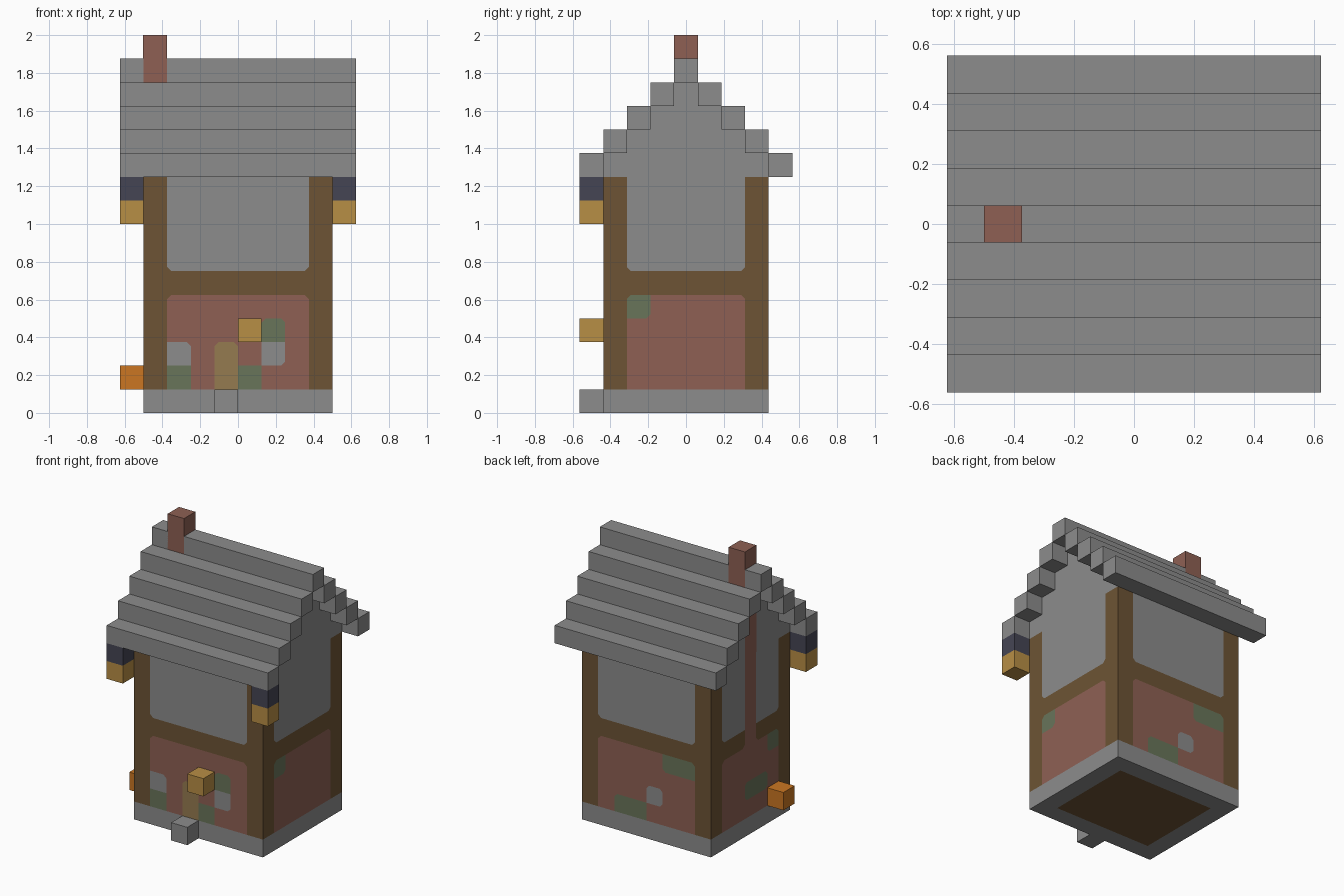
import bpy, bmesh
from mathutils import Vector

V = 0.125  # one block

cube = bpy.data.objects.get("Cube")
if cube:
    bpy.data.objects.remove(cube, do_unlink=True)


def linear(c):
    c /= 255
    return min(1.0, 1.1 * ((c + 0.055) / 1.055) ** 2.4)


def material(name, rgb):
    m = bpy.data.materials.new(name)
    m.use_nodes = True
    col = tuple(linear(c) for c in rgb) + (1.0,)
    m.diffuse_color = col
    m.node_tree.nodes["Principled BSDF"].inputs["Base Color"].default_value = col
    return m


MATS = {
    "stone": material("stone grey", (134, 134, 134)),
    "timber": material("timber brown", (104, 80, 50)),
    "brick": material("brick red", (136, 92, 80)),
    "moss": material("moss green", (100, 112, 86)),
    "amber": material("lamp amber", (176, 136, 66)),
    "navy": material("dark slate blue", (66, 66, 80)),
    "orange": material("bright orange", (194, 113, 32)),
    "door": material("door tan", (143, 118, 76)),
}
ORDER = list(MATS)


def finish(bm, name, colours):
    mesh = bpy.data.meshes.new(name)
    bmesh.ops.recalc_face_normals(bm, faces=bm.faces[:])
    bm.to_mesh(mesh)
    bm.free()
    for c in colours:
        mesh.materials.append(MATS[c])
    obj = bpy.data.objects.new(name, mesh)
    bpy.context.collection.objects.link(obj)
    return obj


def block_mesh(x, y, z):
    """Box from ranges given in blocks."""
    bm = bmesh.new()
    bmesh.ops.create_cube(bm, size=1)
    for v in bm.verts:
        v.co = Vector([(r[0] if c < 0 else r[1]) * V for c, r in zip(v.co, (x, y, z))])
    return bm


def block(name, colour, x, y, z):
    return finish(block_mesh(x, y, z), name, [colour])


# Stone base with a timber floor showing underneath
bm = block_mesh((-4, 4), (-3.5, 3.5), (0, 1))
bm.normal_update()
floor = [f for f in bm.faces if f.normal.z < -0.5]
bmesh.ops.inset_region(bm, faces=floor, thickness=V, use_even_offset=True)
for f in floor:
    f.material_index = 1
finish(bm, "base", ["stone", "timber"])
block("doorstep", "stone", (-1, 0), (-4.5, -3.5), (0, 1))

# Patches on the walls: side, horizontal range, height range, colour
PATCHES = [
    ("front", -3, -2, 2, 3, "stone"), ("front", -3, -2, 1, 2, "moss"),
    ("front", -1, 0, 1, 3, "door"), ("front", 0, 1, 1, 2, "moss"),
    ("front", 1, 2, 3, 4, "moss"), ("front", 1, 2, 2, 3, "stone"),
    ("right", -2.5, -1.5, 4, 5, "moss"),
    ("back", -3, -1, 4, 5, "moss"), ("back", -1, 0, 2, 3, "stone"),
    ("back", 0, 2, 1, 2, "moss"),
    ("left", -2.5, -1.5, 4, 5, "moss"), ("left", -1.5, 0.5, 2, 3, "moss"),
]


def wall_colour(face):
    n, c = face.normal, face.calc_center_median() / V
    if abs(n.z) > 0.5:
        return "timber"
    if abs(n.x) > 0.5:
        side, h, half = ("right" if n.x > 0 else "left"), c.y, 3.5
    else:
        side, h, half = ("back" if n.y > 0 else "front"), c.x, 4
    if abs(h) > half - 1:
        return "timber"          # corner posts
    for s, a, b, low, high, colour in PATCHES:
        if s == side and a < h < b and low < c.z < high:
            return colour
    if side == "left" and abs(h) < 0.5:
        return "brick"           # chimney breast
    if 5 < c.z < 6:
        return "timber"          # cross beam
    return "stone" if c.z > 6 else "brick"


# Walls cut into blocks and coloured by position
bm = block_mesh((-4, 4), (-3.5, 3.5), (1, 10))
cuts = [((1, 0, 0), i) for i in range(-3, 4)]
cuts += [((0, 1, 0), i + 0.5) for i in range(-3, 3)]
cuts += [((0, 0, 1), i) for i in range(2, 10)]
for axis, i in cuts:
    geom = bm.verts[:] + bm.edges[:] + bm.faces[:]
    bmesh.ops.bisect_plane(bm, geom=geom, plane_co=Vector(axis) * i * V, plane_no=axis)
bm.normal_update()
for f in bm.faces:
    f.material_index = ORDER.index(wall_colour(f))

# Soften the corners of the painted panels
corners = []
for v in bm.verts:
    faces = v.link_faces[:]
    if len(faces) == 4 and all(f.normal.dot(faces[0].normal) > 0.9 for f in faces):
        ids = [f.material_index for f in faces]
        main = max(ids, key=ids.count)
        if ids.count(main) == 3:
            corners.append((v, main))
for v, main in corners:
    new = bmesh.ops.bevel(bm, geom=[v], offset=0.022, segments=1, affect='VERTICES')
    for f in new["faces"]:
        if len(f.verts) == 4 and f.calc_area() < 0.002:
            f.material_index = main
finish(bm, "walls", ORDER)

# Stepped gable: one profile extruded along x
outline = []
for k in range(4):
    outline += [(3.5 - k, 10 + k), (3.5 - k, 11 + k)]
outline += [(-y, z) for y, z in reversed(outline)]
bm = bmesh.new()
end = bm.faces.new([bm.verts.new((-4 * V, y * V, z * V)) for y, z in outline])
grown = bmesh.ops.extrude_face_region(bm, geom=[end], use_keep_orig=True)
moved = [g for g in grown["geom"] if isinstance(g, bmesh.types.BMVert)]
bmesh.ops.translate(bm, verts=moved, vec=(8 * V, 0, 0))
finish(bm, "gable", ["stone"])

# Roof courses, stepping up to the ridge
for k in range(4):
    z = (10 + k, 11 + k)
    block(f"roof_course_front_{k + 1}", "stone", (-5, 5), (k - 4.5, k - 3.5), z)
    block(f"roof_course_back_{k + 1}", "stone", (-5, 5), (3.5 - k, 4.5 - k), z)
block("ridge_end", "stone", (-5, -4), (-0.5, 0.5), (14, 15))
block("ridge", "stone", (-3, 5), (-0.5, 0.5), (14, 15))
block("chimney", "brick", (-4.015, -3), (-0.5, 0.5), (10, 16))

# Lanterns under the front eaves, door lamp and side block
for side, x in (("right", (-5, -4)), ("left", (4, 5))):
    block(f"lantern_cap_{side}", "navy", x, (-4.5, -3.5), (9, 10))
    block(f"lantern_{side}", "amber", x, (-4.5, -3.5), (8, 9))
block("door_lamp", "amber", (0, 1), (-4.5, -3.5), (3, 4))
block("side_block", "orange", (-5, -4), (-2.5, -1.5), (1, 2))
